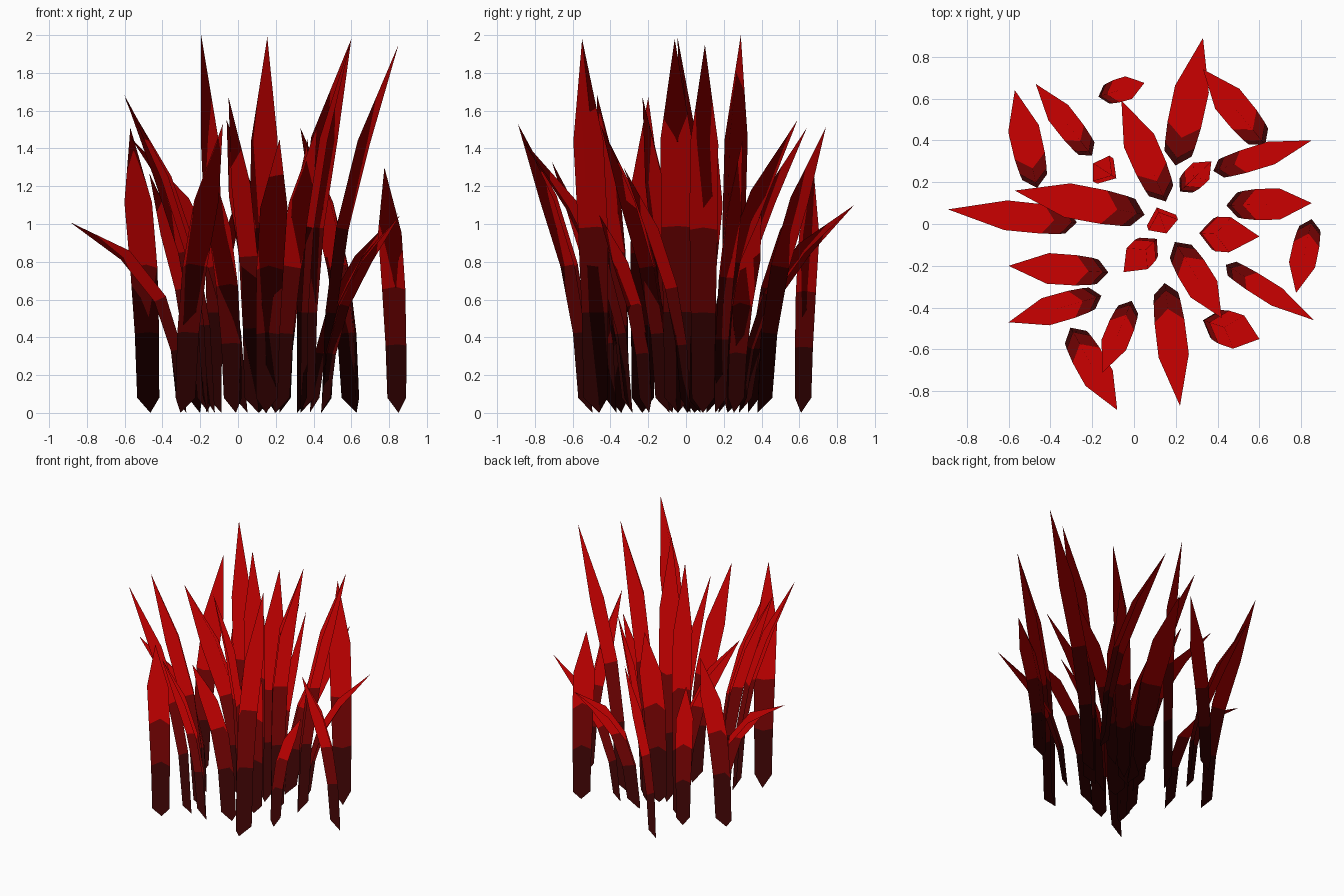
import bpy, bmesh
from math import sin, cos
from mathutils import Vector

cube = bpy.data.objects.get("Cube")
if cube:
    bpy.data.objects.remove(cube)


def make_material(name, color):
    mat = bpy.data.materials.new(name)
    mat.use_nodes = True
    mat.diffuse_color = color
    mat.node_tree.nodes["Principled BSDF"].inputs["Base Color"].default_value = color
    return mat


MATERIALS = [
    make_material("dark root red", (0.042, 0.001, 0.001, 1)),
    make_material("deep stem red", (0.16, 0.0005, 0.0005, 1)),
    make_material("bright blade red", (0.6, 0.0, 0.0, 1)),
]

LENGTHS = (0.265, 0.225, 0.235, 0.275)   # share of blade length per segment
BEND = (0.13, 0.4, 0.72, 1.0)            # share of the final lean per segment
HALF_WIDTH = (0.06, 0.066, 0.074, 0.075)  # at each ring below the tip
BAND = (0, 1, 2, 2)                      # material per segment
UP = Vector((0, 0, 1))


def run_and_rise(angles):
    run = sum(l * sin(a) for l, a in zip(LENGTHS, angles))
    rise = sum(l * cos(a) for l, a in zip(LENGTHS, angles))
    return run, rise


def solve_angles(reach, height, curl):
    """Find the segment angles that take the blade from its root to its tip."""
    low, high = 0.0, 1.5
    for _ in range(40):
        lean = (low + high) / 2
        angles = [lean * b ** curl for b in BEND]
        run, rise = run_and_rise(angles)
        if run / rise < reach / height:
            low = lean
        else:
            high = lean
    return angles


def add_blade(name, root, tip, height, scale, curl=1.0):
    """Creased blade with an open V section; a high curl bends only its top."""
    root, tip = Vector((*root, 0)), Vector((*tip, 0))
    reach = (tip - root).length
    out = (tip - root).normalized()
    side = UP.cross(out)
    angles = solve_angles(reach, height, curl)
    length = height / run_and_rise(angles)[1]

    bm = bmesh.new()
    rings, spot = [], root.copy()
    for i, width in enumerate(HALF_WIDTH):
        half = width * scale
        angle = (angles[i] + angles[max(i - 1, 0)]) / 2
        back = (UP * sin(angle) - out * cos(angle)) * half
        ridge = spot + back * 0.47
        edge = spot - back * 0.4
        if i == 0:
            ridge.z = 0
            edge.z = 0.08
        rings.append([bm.verts.new(p) for p in
                      (edge - side * half, ridge, edge + side * half)])
        spot = spot + (out * sin(angles[i]) + UP * cos(angles[i])) * LENGTHS[i] * length
    point = bm.verts.new(spot)

    for i, ring in enumerate(rings):
        for j in range(2):
            if i + 1 < len(rings):
                above = rings[i + 1]
                corners = (ring[j + 1], ring[j], above[j], above[j + 1])
            else:
                corners = (ring[j + 1], ring[j], point)
            face = bm.faces.new(corners)
            face.material_index = BAND[i]
            face.smooth = True

    # Faces point towards the ridge side
    bm.normal_update()
    if sum(f.normal.dot(out) for f in bm.faces) > 0:
        bmesh.ops.reverse_faces(bm, faces=bm.faces[:])
    mesh = bpy.data.meshes.new(name)
    bm.to_mesh(mesh)
    bm.free()
    for mat in MATERIALS:
        mesh.materials.append(mat)
    # Foliage shading: every normal points up, so both halves shade alike
    mesh.normals_split_custom_set_from_vertices([UP] * len(mesh.vertices))
    bpy.context.collection.objects.link(bpy.data.objects.new(name, mesh))


# Root position, tip position, tip height, width scale, optional curl
BLADES = {
    "back": [
        ((.205, .31), (.33, .89), 1.1, 1.1),
        ((.61, .4), (.33, .74), 1.51, 1),
        ((-.47, .2), (-.57, .64), 1.51, 1),
        ((-.215, .345), (-.47, .67), 1.27, .8),
        ((-.15, .615), (.05, .675), 1.29, .75),
        ((.14, .135), (-.06, .59), 1.55, 1.05),
    ],
    "left": [
        ((.4, .26), (.85, .4), 1.06, .75),
        ((.47, .09), (.85, .1), 1.95, 1),
        ((.345, -.045), (.6, -.06), 1.98, 1.12, 2.5),
        ((.845, .0), (.775, -.33), 1.3, .85),
        ((.455, -.205), (.86, -.46), 1.05, .65),
        ((.36, -.47), (.6, -.55), 1.98, 1.12, 1.4),
    ],
    "front": [
        ((.21, -.11), (.42, -.45), 1.52, 1),
        ((.15, -.31), (.22, -.87), 1.45, .97),
        ((-.29, -.52), (-.08, -.89), 1.53, 1),
        ((-.02, -.39), (-.15, -.71), 1.33, .85),
    ],
    "right": [
        ((-.18, -.35), (-.6, -.47), 1.68, .9),
        ((-.15, -.23), (-.6, -.2), 1.67, .98),
        ((-.3, .01), (-.89, .07), 1.01, .95, 1.3),
        ((.02, .05), (-.57, .16), 1.46, 1.1),
    ],
    "centre": [
        ((-.11, .235), (-.195, .29), 2.0, .97, 3),
        ((.12, .05), (.155, -.045), 1.99, 1, 3),
        ((.235, .17), (.37, .3), 1.45, .75),
        ((.09, -.09), (-.05, -.23), 1.67, .95, 1.8),
    ],
}

for zone, blades in BLADES.items():
    for number, blade in enumerate(blades, 1):
        add_blade(f"{zone}_blade_{number}", *blade)
